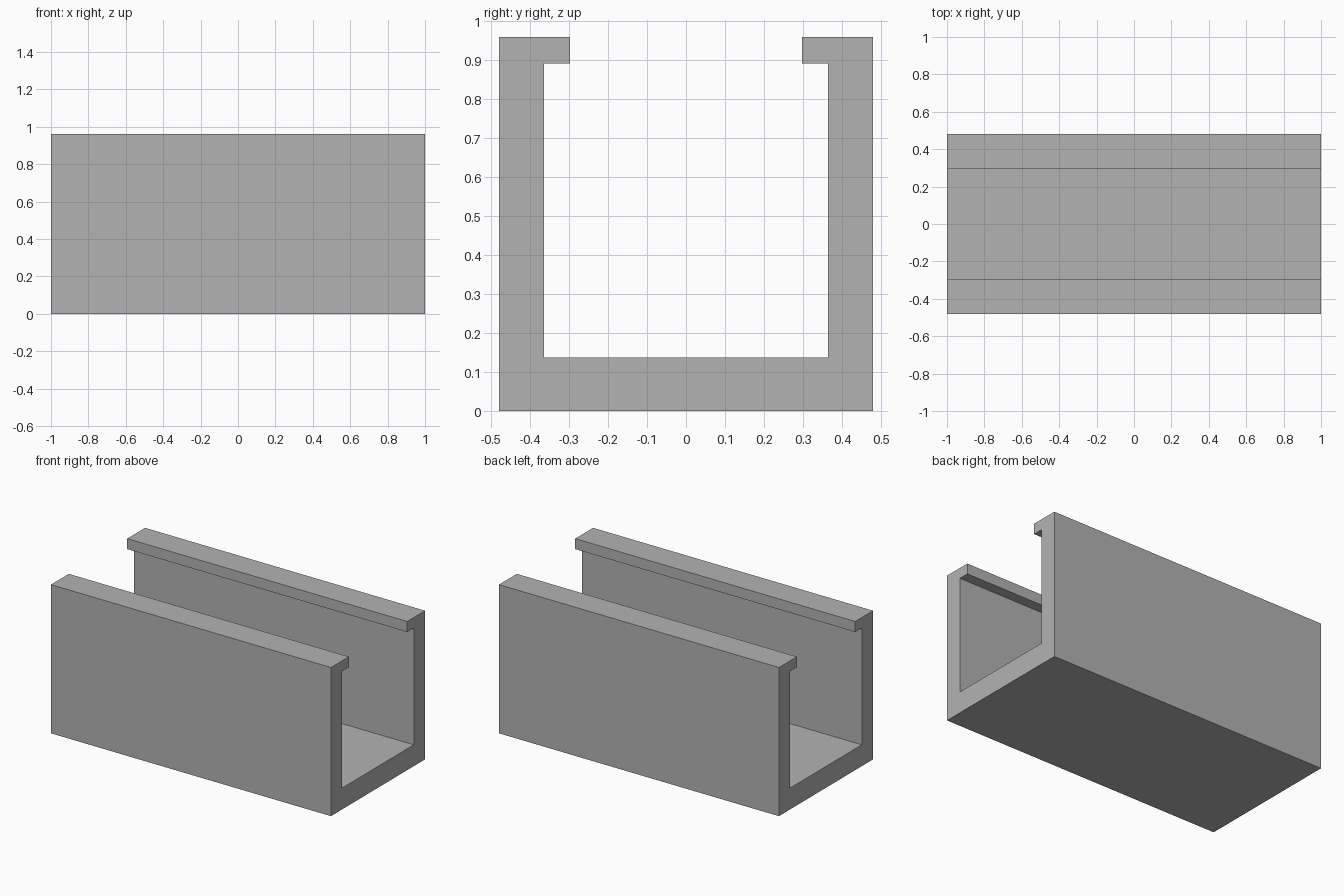
import bpy
import bmesh

if "Cube" in bpy.data.objects:
    bpy.data.objects.remove(bpy.data.objects["Cube"], do_unlink=True)

# Overall sizes of the lipped channel
LENGTH = 2.0
HALF_WIDTH, HEIGHT = 0.48, 0.96
INNER_HALF, FLOOR_TOP = 0.365, 0.138
LIP_HALF, LIP_BOTTOM = 0.298, 0.892

# Plain grey material
grey = bpy.data.materials.new("plain_grey")
grey.use_nodes = True
colour = (0.45, 0.45, 0.45, 1.0)
grey.diffuse_color = colour
grey.node_tree.nodes["Principled BSDF"].inputs["Base Color"].default_value = colour

# Half of the cross-section (y, z), mirrored to close the outline
half = [
    (HALF_WIDTH, 0),
    (HALF_WIDTH, HEIGHT),
    (LIP_HALF, HEIGHT),
    (LIP_HALF, LIP_BOTTOM),
    (INNER_HALF, LIP_BOTTOM),
    (INNER_HALF, FLOOR_TOP),
]
outline = half + [(-y, z) for y, z in reversed(half)]

# Extrude the outline along x
bm = bmesh.new()
end = bm.faces.new([bm.verts.new((-LENGTH / 2, y, z)) for y, z in outline])
extruded = bmesh.ops.extrude_face_region(bm, geom=[end], use_keep_orig=True)
moved = [v for v in extruded["geom"] if isinstance(v, bmesh.types.BMVert)]
bmesh.ops.translate(bm, verts=moved, vec=(LENGTH, 0, 0))
bmesh.ops.recalc_face_normals(bm, faces=bm.faces)

mesh = bpy.data.meshes.new("lipped_channel")
bm.to_mesh(mesh)
bm.free()
mesh.materials.append(grey)
channel = bpy.data.objects.new("lipped_channel", mesh)
bpy.context.collection.objects.link(channel)
